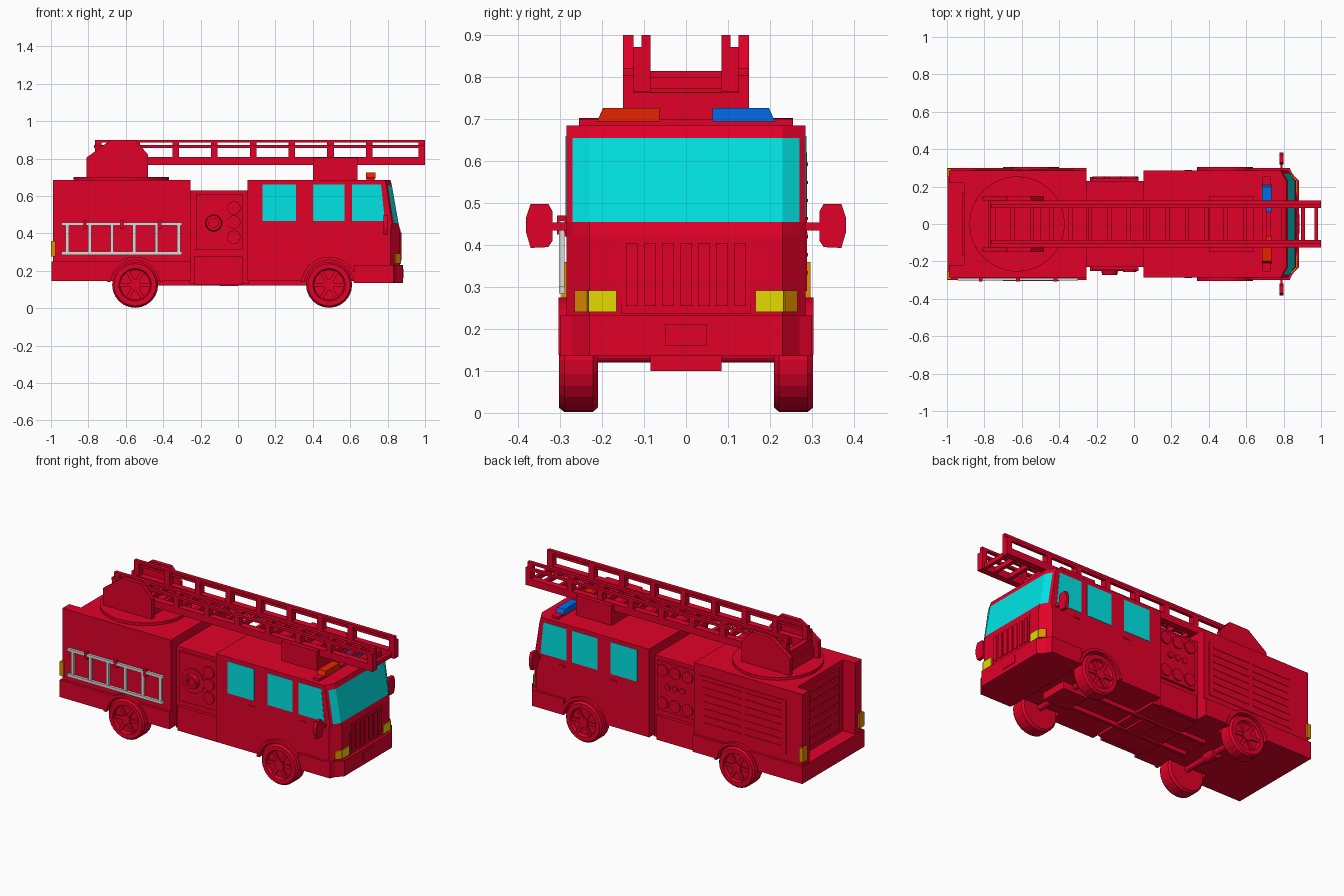
import bpy, bmesh
from math import sin, cos, pi, radians
from mathutils import Matrix, Vector

if "Cube" in bpy.data.objects:
    bpy.data.objects.remove(bpy.data.objects["Cube"])


def material(name, rgb):
    m = bpy.data.materials.new(name)
    m.use_nodes = True
    m.diffuse_color = (*rgb, 1)
    m.node_tree.nodes["Principled BSDF"].inputs["Base Color"].default_value = (*rgb, 1)
    return m


RED = material("engine red", (0.76, 0.0, 0.022))
GLASS = material("turquoise glass", (0.0, 0.78, 0.77))
YELLOW = material("headlight yellow", (0.78, 0.7, 0.0))
ORANGE = material("indicator orange", (0.9, 0.31, 0.0))
BLUE = material("beacon blue", (0.0, 0.16, 0.85))
AMBER = material("beacon red orange", (0.85, 0.018, 0.0))
GREY = material("ladder grey", (0.72, 0.72, 0.7))


def finish(name, bm, mat=RED, mirror=False):
    bmesh.ops.recalc_face_normals(bm, faces=bm.faces[:])
    mesh = bpy.data.meshes.new(name)
    bm.to_mesh(mesh)
    bm.free()
    mesh.materials.append(mat)
    ob = bpy.data.objects.new(name, mesh)
    bpy.context.collection.objects.link(ob)
    if mirror:
        mod = ob.modifiers.new("mirror", 'MIRROR')
        mod.use_axis = (False, True, False)
        mod.use_mirror_merge = False
    return ob


def add_box(bm, x0, x1, y0, y1, z0, z1):
    m = Matrix.Translation(((x0 + x1) / 2, (y0 + y1) / 2, (z0 + z1) / 2))
    bmesh.ops.create_cube(bm, size=1, matrix=m @ Matrix.Diagonal((x1 - x0, y1 - y0, z1 - z0, 1)))


def boxes(name, dims, mat=RED, mirror=False):
    bm = bmesh.new()
    for d in dims:
        add_box(bm, *d)
    return finish(name, bm, mat, mirror)


def prism(name, pts, axis, a, b, mat=RED, mirror=False):
    """Extrude a 2D outline along one axis from a to b."""
    bm = bmesh.new()
    def put(p, t):
        c = list(p)
        c.insert(axis, t)
        return bm.verts.new(c)
    lo, hi = [put(p, a) for p in pts], [put(p, b) for p in pts]
    bm.faces.new(lo)
    bm.faces.new(hi)
    for i in range(len(pts)):
        j = (i + 1) % len(pts)
        bm.faces.new((lo[i], lo[j], hi[j], hi[i]))
    return finish(name, bm, mat, mirror)


def lathe(bm, profile, x, z, steps=24):
    """Turn a (radius, y) profile about a sideways axle."""
    vs = [bm.verts.new((x + r, y, z)) for r, y in profile]
    es = [bm.edges.new(p) for p in zip(vs, vs[1:])]
    bmesh.ops.spin(bm, geom=vs + es, cent=(x, 0, z), axis=(0, 1, 0), angle=2 * pi, steps=steps, use_merge=True)
    bmesh.ops.remove_doubles(bm, verts=bm.verts[:], dist=0.0003)


def discs(name, spots, y0, y1):
    bm = bmesh.new()
    for x, z, r in spots:
        lathe(bm, [(0, y0), (r, y0), (r, y1), (0, y1)], x, z, 16)
    return finish(name, bm)


def loft(name, rings):
    bm = bmesh.new()
    loops = [[bm.verts.new(p) for p in ring] for ring in rings]
    n = len(loops[0])
    for a, b in zip(loops, loops[1:]):
        for i in range(n):
            j = (i + 1) % n
            bm.faces.new((a[i], a[j], b[j], b[i]))
    bm.faces.new(loops[0])
    bm.faces.new(loops[-1])
    return finish(name, bm)


# Cab, with the windscreen chosen from its front faces
def cab_ring(z, front, inset=0.05, back=0.05, w=0.285):
    half = [(back, w), (front - inset, w), (front - inset * 0.73, 0.27), (front, 0.23)]
    return [(x, -y, z) for x, y in half] + [(x, y, z) for x, y in reversed(half)]

cab = loft("cab", [cab_ring(*r) for r in ((0.145, 0.865), (0.42, 0.866), (0.455, 0.858, 0.035),
                                          (0.655, 0.823, 0.03), (0.685, 0.815, 0.03))])
cab.data.materials.append(GLASS)
for f in cab.data.polygons:
    if 0.46 < f.center.z < 0.65 and f.normal.x > 0.3 and abs(f.center.y) < 0.265:
        f.material_index = 1
bumper = loft("front_bumper", [cab_ring(z, 0.882, 0.05, 0.62, 0.30) for z in (0.135, 0.232)])

# Side windows
for i, q in enumerate(((0.13, 0.31, 0.31), (0.40, 0.57, 0.57), (0.61, 0.785, 0.765))):
    prism(f"side_window_{i + 1}", [(q[0], 0.465), (q[1], 0.465), (q[2], 0.66), (q[0], 0.66)],
          1, 0.282, 0.287, GLASS, True)
boxes("door_handles", [(x, x + 0.04, 0.28, 0.29, 0.42, 0.43) for x in (0.27, 0.62)], RED, True)

# Rear body with an open-topped recess at the back
rear = boxes("rear_body", [(-0.91, -0.255, -0.285, 0.285, 0.24, 0.685)])
boxes("rear_posts", [(-0.99, -0.905, 0.22, 0.285, 0.24, 0.685)], RED, True)
skirt = boxes("rear_skirt", [(-0.998, -0.255, -0.30, 0.30, 0.145, 0.25)])
boxes("rear_shutter", [(-0.92, -0.9, -0.17, 0.17, 0.28 + i * 0.055, 0.325 + i * 0.055) for i in range(7)])
boxes("rear_lights", [(-1.0, -0.975, 0.25, 0.297, 0.275, 0.36)], ORANGE, True)

# Pump section between cab and rear body
boxes("pump_section", [(-0.26, 0.06, -0.23, 0.23, 0.13, 0.63)])
boxes("pump_panels", [(-0.225, 0.025, 0.225, 0.245, 0.31, 0.61),
                      (-0.235, 0.025, 0.225, 0.25, 0.125, 0.275)], RED, True)
discs("right_dials", [(-0.022, z, 0.036) for z in (0.535, 0.46, 0.38)], -0.256, -0.24)
bm = bmesh.new()
lathe(bm, [(0, -0.24), (0.075, -0.24), (0.075, -0.252), (0.045, -0.252), (0.04, -0.272),
           (0.025, -0.272), (0.025, -0.26), (0, -0.26)], -0.13, 0.455)
finish("hose_outlet", bm)
discs("left_dials", [(-0.1 + i * 0.085, z, 0.036) for i in (-1, 0, 1) for z in (0.56, 0.36)]
      + [(-0.1 + i * 0.05, 0.465, 0.018) for i in (-1, 0, 1)], 0.24, 0.254)

# Louvred panel on the left side
boxes("louvre_panel", [(-0.88, -0.29, 0.28, 0.288, 0.29, 0.62)])
boxes("louvres", [(x, x + 0.25, 0.285, 0.291, z, z + 0.008) for x in (-0.85, -0.57)
                  for z in [0.33 + 0.043 * i for i in range(7)]])

# Grey ladder hung on the right side
boxes("side_ladder", [(-0.945, -0.30, -0.303, -0.288, z, z + 0.017) for z in (0.285, 0.441)]
      + [(x - 0.009, x + 0.009, -0.302, -0.289, 0.29, 0.45)
         for x in [-0.912 + 0.119 * i for i in range(6)]], GREY)
boxes("ladder_hooks", [(x - 0.01, x + 0.01, -0.307, -0.28, 0.425, 0.47) for x in (-0.82, -0.62, -0.42)])

# Wheels, arches and wells
cut = bmesh.new()
for name, x in (("rear", -0.55), ("front", 0.487)):
    bm = bmesh.new()
    lathe(bm, [(0, 0.21), (0.112, 0.21), (0.123, 0.222), (0.123, 0.29), (0.113, 0.302),
               (0.087, 0.302), (0.08, 0.285), (0, 0.285)], x, 0.125)
    lathe(bm, [(0, 0.28), (0.03, 0.28), (0.03, 0.3), (0, 0.3)], x, 0.125, 12)
    for i in range(6):
        before = set(bm.verts)
        add_box(bm, x + 0.02, x + 0.083, 0.28, 0.295, 0.115, 0.135)
        bmesh.ops.rotate(bm, verts=[v for v in bm.verts if v not in before], cent=(x, 0, 0.125),
                         matrix=Matrix.Rotation(i * pi / 3, 3, 'Y'))
    finish(f"{name}_wheels", bm, RED, True)
    arc = [radians(6 + 12 * i) for i in range(15)]
    ring = [(x + 0.15 * cos(a), 0.125 + 0.15 * sin(a)) for a in arc]
    ring += [(x + 0.132 * cos(a), 0.125 + 0.132 * sin(a)) for a in reversed(arc)]
    prism(f"{name}_arches", ring, 1, 0.27, 0.304, RED, True)
    lathe(cut, [(0, 0.2), (0.134, 0.2), (0.134, 0.33), (0, 0.33)], x, 0.125)
    discs(f"{name}_axle", [(x, 0.138, 0.018)], -0.22, 0.22)
    discs(f"{name}_axle_housing", [(x, 0.135, 0.033)], -0.04, 0.04)
wells = finish("wheel_well_cutter", cut, RED, True)
wells.hide_render = True
wells.display_type = 'WIRE'
for ob in (cab, rear, skirt):
    mod = ob.modifiers.new("wells", 'BOOLEAN')
    mod.operation, mod.solver, mod.object = 'DIFFERENCE', 'EXACT', wells

# Chassis underneath
boxes("chassis_rails", [(-0.43, 0.37, 0.07, 0.09, 0.12, 0.15)], RED, True)
boxes("gearbox", [(-0.1, 0.0, -0.085, 0.085, 0.118, 0.15), (0.4, 0.57, -0.085, 0.085, 0.1, 0.15)])

# Grille, number plate and lamps
boxes("grille_panel", [(0.86, 0.869, -0.155, 0.155, 0.235, 0.42)])
boxes("grille_bars", [(0.865, 0.874, y - 0.014, y + 0.014, 0.255, 0.405)
                      for y in [-0.129 + 0.043 * i for i in range(7)]])
boxes("number_plate", [(0.88, 0.886, -0.05, 0.05, 0.16, 0.21)])
boxes("headlights", [(0.86, 0.872, 0.165, 0.232, 0.24, 0.292)], YELLOW, True)
p, d, n = Vector((0.865, 0.231)), Vector((-0.028, 0.03)), Vector((0.006, 0.005))
prism("indicators", [p, p + d, p + d + n, p + n], 2, 0.24, 0.292, ORANGE, True)

# Mirrors
prism("mirrors", [(0.318, 0.41), (0.328, 0.395), (0.37, 0.393), (0.381, 0.43), (0.381, 0.465),
                  (0.37, 0.498), (0.328, 0.498), (0.318, 0.48)], 0, 0.778, 0.798, RED, True)
boxes("mirror_arms", [(0.782, 0.795, 0.275, 0.33, 0.435, 0.453)], RED, True)

# Roof beacons
boxes("beacon_base", [(0.688, 0.73, -0.255, 0.255, 0.684, 0.7)])
for name, s, mat in (("right_beacon", -1, AMBER), ("left_beacon", 1, BLUE)):
    prism(name, [(s * 0.063, 0.694), (s * 0.212, 0.694), (s * 0.198, 0.726), (s * 0.063, 0.726)],
          0, 0.684, 0.734, mat)

# Turntable and turret
bm = bmesh.new()
bmesh.ops.create_cone(bm, cap_ends=True, segments=32, radius1=0.255, radius2=0.255, depth=0.02,
                      matrix=Matrix.Translation((-0.625, 0, 0.692)))
finish("turntable", bm)
prism("turret_cheeks", [(-0.81, 0.7), (-0.81, 0.805), (-0.68, 0.9), (-0.55, 0.9), (-0.48, 0.82),
                        (-0.48, 0.7)], 1, 0.125, 0.15, RED, True)
boxes("turret_floor", [(-0.78, -0.5, -0.13, 0.13, 0.7, 0.765)])

# Cradle on the cab roof
boxes("cradle", [(0.4, 0.64, -0.15, 0.15, 0.68, 0.763)])
boxes("cradle_sides", [(0.4, 0.64, 0.125, 0.15, 0.68, 0.805)], RED, True)

# Main ladder
posts = [-0.765 + 0.207 * i for i in range(8)] + [0.965]
boxes("ladder_rails", [(-0.77, 1.0, 0.085, 0.125, 0.765, 0.808), (-0.77, 1.0, 0.105, 0.125, 0.857, 0.872),
                       (-0.765, 1.0, 0.085, 0.106, 0.886, 0.9)]
      + [(x, x + 0.035, 0.085, 0.106, 0.8, 0.89) for x in posts]
      + [(x, x + 0.035, 0.1, 0.125, 0.8, 0.865) for x in posts], RED, True)
boxes("ladder_rungs", [(x, x + 0.022, -0.09, 0.09, 0.772, 0.8)
                       for x in [-0.66 + 0.1035 * i for i in range(16)]]
      + [(0.965, 0.985, -0.09, 0.09, 0.772, 0.8), (-0.77, -0.74, -0.09, 0.09, 0.765, 0.815)])
